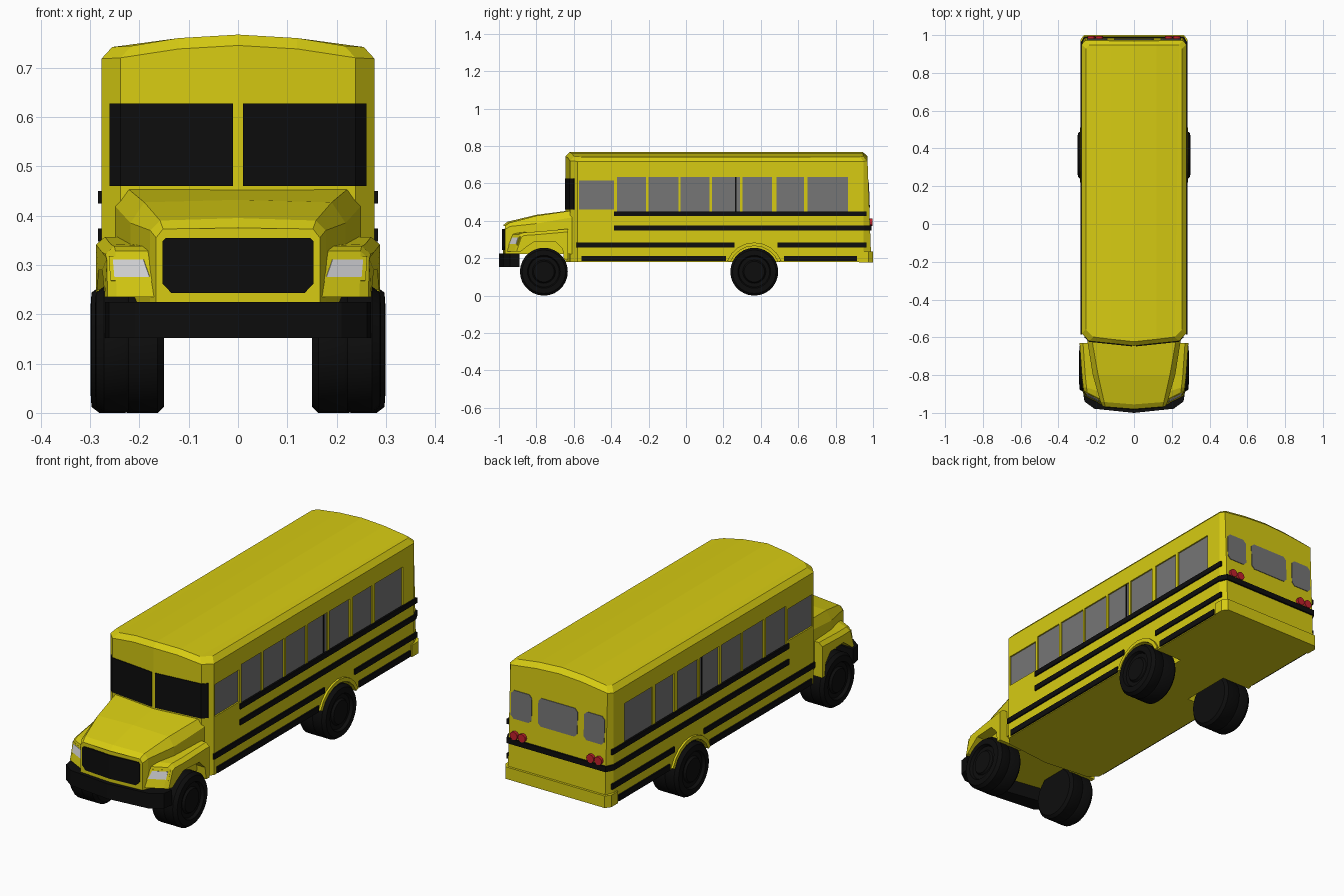
import bpy, bmesh, math
from mathutils import Vector

if "Cube" in bpy.data.objects:
    bpy.data.objects.remove(bpy.data.objects["Cube"])


def material(name, r, g, b):
    m = bpy.data.materials.new(name)
    m.diffuse_color = (r, g, b, 1)
    m.use_nodes = True
    m.node_tree.nodes["Principled BSDF"].inputs["Base Color"].default_value = m.diffuse_color
    return m


YELLOW = material("bus yellow", 0.68, 0.60, 0.006)
BLACK = material("black", 0.004, 0.004, 0.004)
GLASS = material("grey glass", 0.18, 0.18, 0.18)
LAMP = material("lamp white", 0.66, 0.66, 0.68)
RED = material("tail red", 0.55, 0.015, 0.025)


def finish(name, bm, mat):
    bmesh.ops.recalc_face_normals(bm, faces=bm.faces)
    me = bpy.data.meshes.new(name)
    bm.to_mesh(me)
    bm.free()
    me.materials.append(mat)
    ob = bpy.data.objects.new(name, me)
    bpy.context.collection.objects.link(ob)
    return ob


def add_rings(bm, rings, cap_last=True):
    vs = [[bm.verts.new(p) for p in r] for r in rings]
    n = len(vs[0])
    for a, b in zip(vs, vs[1:]):
        for i in range(n):
            bm.faces.new((a[i], a[(i + 1) % n], b[(i + 1) % n], b[i]))
    bm.faces.new(vs[0])
    if cap_last:
        bm.faces.new(vs[-1])
    return vs


def prisms(name, items, mat, both=False):
    """items: (polygon points, extrusion vector); both adds the mirrored copy"""
    bm = bmesh.new()
    for pts, vec in items:
        for s in ((1, -1) if both else (1,)):
            ring = [Vector((s * p[0], p[1], p[2])) for p in pts]
            v = Vector((s * vec[0], vec[1], vec[2]))
            add_rings(bm, [ring, [p + v for p in ring]])
    return finish(name, bm, mat)


def side_rect(x, y0, y1, z0, z1, d):
    return [(x, y0, z0), (x, y1, z0), (x, y1, z1), (x, y0, z1)], (d, 0, 0)


def symmetric(half):
    return half + [(-x, y, z) for x, y, z in half[-2:0:-1]]


def back_y(z):
    return 0.99 - 0.037 * (z - 0.2)


# Body shell: plan outline lofted upward, with a crowned roof
def body_ring(inset, zs):
    plan = [(0, -.645), (.12, -.632), (.238, -.62), (.277, -.58),
            (.277, .95), (.26, 0), (.12, 0), (0, 0)]
    half = []
    for i, (x, y) in enumerate(plan):
        z = zs[min(i, 7 - i)]
        if i > 4:
            y = back_y(z)
        sign = 1 if i < 4 else -1
        half.append((x - (inset if x > .2 else 0), y + sign * inset, z))
    return symmetric(half)


bm = bmesh.new()
rows = add_rings(bm, [body_ring(0, [.18] * 4),
                      body_ring(0, [.745, .738, .72, .718]),
                      body_ring(.022, [.767, .76, .744, .742])], False)
top = rows[-1]
for i in range(3):
    q = [i, i + 1, 6 - i, 7 - i]
    bm.faces.new([top[k] for k in q])
    bm.faces.new([top[(14 - k) % 14] for k in q])
body = finish("body", bm, YELLOW)

# Side window recesses and rear wheel arches
windows = [(-.572, -.385, .46, .615)] + [
    (a, b, .445, .635) for a, b in ((-.37, -.215), (-.2, -.04), (-.03, .125),
                                    (.14, .29), (.303, .46), (.485, .63), (.65, .865))]
AY, AZ = .365, .128


def arc(r, a0, a1, n, x):
    return [(x, AY + r * math.cos(math.radians(a0 + (a1 - a0) * i / n)),
             AZ + r * math.sin(math.radians(a0 + (a1 - a0) * i / n))) for i in range(n + 1)]


cuts = [side_rect(.268, *w, .04) for w in windows]
cuts.append((arc(.14, -30, 210, 12, .13), (.2, 0, 0)))
cutter = prisms("cutter", cuts, YELLOW, True)
cutter.hide_render = True
mod = body.modifiers.new("openings", 'BOOLEAN')
mod.operation = 'DIFFERENCE'
mod.solver = 'EXACT'
mod.object = cutter
bpy.context.view_layer.objects.active = body
bpy.ops.object.modifier_apply(modifier=mod.name)
bpy.data.objects.remove(cutter)

prisms("side_windows", [side_rect(.265, *w, .005) for w in windows], GLASS, True)
prisms("window_divider", [side_rect(.269, .262, .27, .445, .635, .004)], BLACK, True)
prisms("rear_arch_lip", [(arc(.138, 22, 158, 8, .27) + arc(.156, 158, 22, 8, .27),
                          (.017, 0, 0))], YELLOW, True)

# Side stripes, and the one that wraps round the back
stripes = [(-.385, .965, .425, .45), (-.585, .26, .258, .284), (.49, .965, .258, .284),
           (-.56, .215, .184, .213), (.525, .915, .184, .213)]
prisms("side_stripes", [side_rect(.275, *s, .009) for s in stripes], BLACK, True)
wrap = [(.284, -.385), (.284, .955), (.265, .993), (0, .993),
        (0, .984), (.258, .984), (.275, .95), (.275, -.385)]
prisms("wrap_stripe", [([(x, y, .348) for x, y in wrap], (0, 0, .026))], BLACK, True)

# Windshield panes wrapped round the front corner
pane = [(.01, -.648), (.238, -.624), (.261, -.602), (.261, -.596), (.238, -.617), (.01, -.641)]
prisms("windshield", [([(x, y, .46) for x, y in pane], (0, 0, .167))], BLACK, True)


# Rear windows with clipped corners
def rear_pane(x0, x1, z0, z1, c=.015):
    pts = [(x0 + c, z0), (x1 - c, z0), (x1, z0 + c), (x1, z1 - c),
           (x1 - c, z1), (x0 + c, z1), (x0, z1 - c), (x0, z0 + c)]
    return [(x, back_y(z) - .003, z) for x, z in pts], (0, .006, 0)


prisms("rear_side_windows", [rear_pane(.14, .25, .47, .605)], GLASS, True)
prisms("rear_middle_window", [rear_pane(-.105, .105, .47, .605)], GLASS)

# Tail lamps
lamps = []
for cx in (.183, .226):
    lamps.append(([(cx + .02 * math.cos(k * math.pi / 6), .98,
                    .393 + .02 * math.sin(k * math.pi / 6)) for k in range(12)], (0, .016, 0)))
prisms("tail_lamps", lamps, RED, True)

# Rear bumper
rb = [(0, .925), (.284, .925), (.284, .975), (.265, 1.0), (0, 1.0)]
prisms("rear_bumper", [(symmetric([(x, y, .178) for x, y in rb]), (0, 0, .058))], YELLOW)


# Hood lofted from the cowl to the nose
def hood_ring(y, c, x1, z1, x2, z2, bow=0):
    return symmetric([(0, y, c), (x1, y + bow * x1, z1), (x2, y + bow * x2, z2),
                      (x2, y + bow * x2, .222), (0, y, .222)])


bm = bmesh.new()
add_rings(bm, [hood_ring(-.6, .458, .225, .456, .25, .42),
               hood_ring(-.80, .432, .19, .427, .218, .385),
               hood_ring(-.955, .395, .158, .39, .178, .37, .08),
               hood_ring(-.98, .375, .152, .373, .166, .355, .08)])
finish("hood", bm, YELLOW)

# Grille
g = [(0, .243), (.135, .243), (.153, .262), (.153, .348), (.146, .355), (0, .355)]
prisms("grille", [([(x, -.984 + .08 * x, z) for x, z in g], (0, .007, 0))], BLACK, True)

# Front fenders: side profile with wheel arch, swept back toward the outside
prof = [(-.968, .235), (-.942, .328), (-.90, .338), (-.80, .342), (-.63, .357), (-.63, .19), (-.652, .19),
        (-.66, .25), (-.70, .29), (-.81, .29), (-.86, .255), (-.885, .235)]
inner, mid, outer = [], [], []
for y, z in prof:
    back = .05 if y < -.89 else 0
    if -.95 < y < -.89 and z > .33:
        back = .035
    wide = .288 - .07 * max(0, -.63 - y)
    inner.append((.15, y, z))
    mid.append((wide - .018, y + back, z))
    outer.append((wide, y + back + (.012 if y < -.93 else 0), z - (.016 if z > .32 else 0)))
bm = bmesh.new()
for s in (1, -1):
    add_rings(bm, [[(s * x, y, z) for x, y, z in r] for r in (inner, mid, outer)])
finish("front_fenders", bm, YELLOW)

# Headlights lie on the slanted fender front
A, B, C = Vector(inner[0]), Vector(mid[0]), Vector(inner[1])
nrm = (B - A).cross(C - A).normalized()


def on_front(x, z):
    v = (z - A.z) / (C.z - A.z)
    u = (x - A.x) / (B.x - A.x)
    return A + (B - A) * u + (C - A) * v


for nm, quad, off, mt in (
        ("headlight_rims", [(.164, .268), (.258, .268), (.261, .317), (.18, .317)], .002, YELLOW),
        ("headlights", [(.178, .275), (.249, .275), (.252, .31), (.19, .31)], .004, LAMP)):
    prisms(nm, [([on_front(x, z) - nrm * .003 for x, z in quad], nrm * (.003 + off))], mt, True)

# Front bumper
fb = [(0, -1.0), (.21, -.978), (.262, -.94), (.27, -.89), (.24, -.89), (0, -.93)]
prisms("front_bumper", [(symmetric([(x, y, .152) for x, y in fb]), (0, 0, .073))], BLACK)

# Wheels: turned profile (x, radius)
tyre = [(.15, .08), (.15, .115), (.163, .128), (.215, .128), (.222, .125), (.229, .128), (.272, .128),
        (.288, .116), (.29, .088), (.276, .082), (.276, .062), (.286, .055), (.286, .02)]
for nm, cy, dx in (("front_wheels", -.76, 0), ("rear_wheels", AY, .009)):
    bm = bmesh.new()
    for s in (1, -1):
        add_rings(bm, [[(s * (x + dx * (x > .2)), cy + r * math.cos(k * math.pi / 14),
                         .128 + r * math.sin(k * math.pi / 14)) for k in range(28)] for x, r in tyre])
    ob = finish(nm, bm, BLACK)
    bpy.ops.object.select_all(action='DESELECT')
    ob.select_set(True)
    bpy.context.view_layer.objects.active = ob
    bpy.ops.object.shade_smooth_by_angle(angle=math.radians(30))
